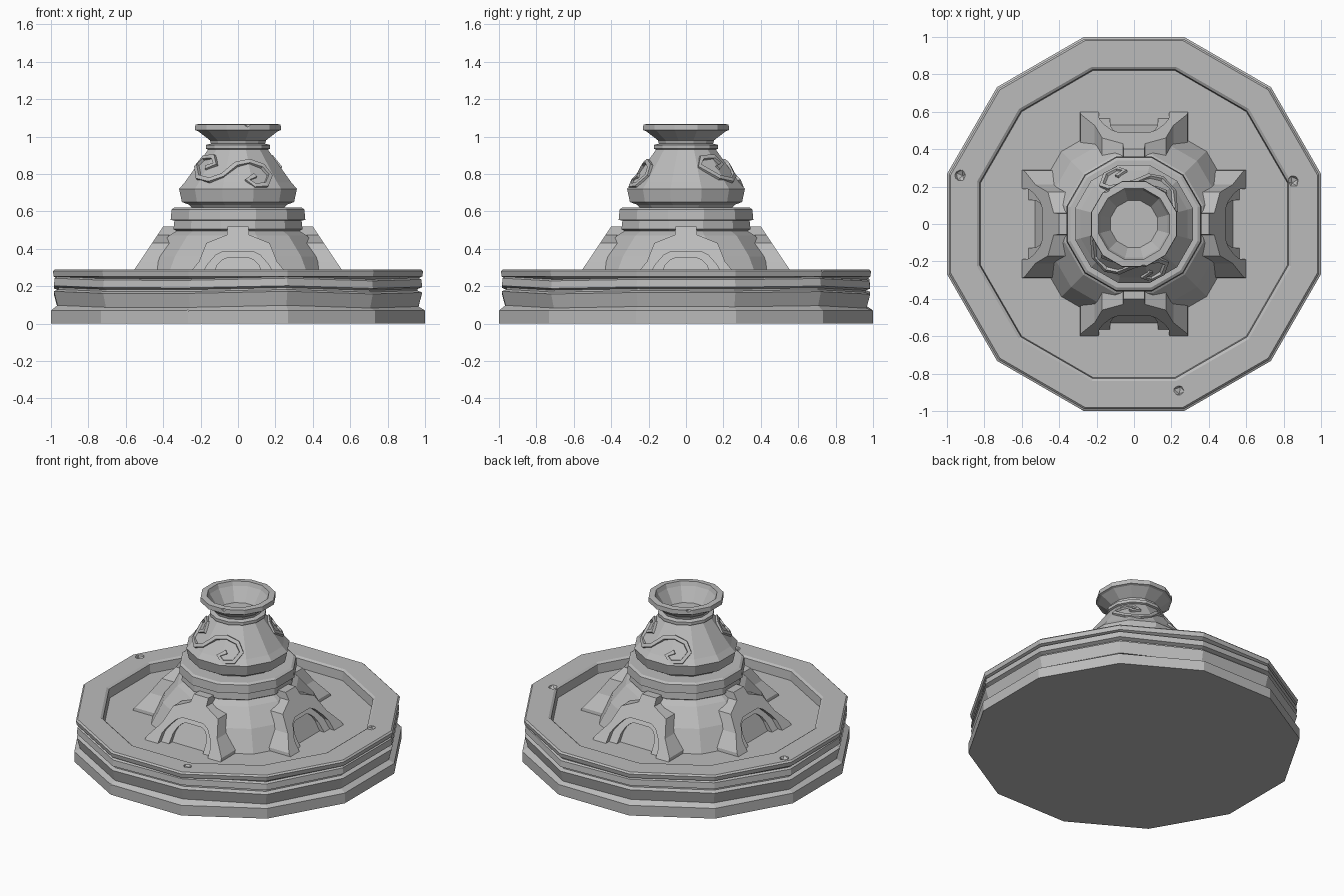
import bpy, bmesh, math, random
from mathutils import Vector, Matrix

random.seed(4)
if "Cube" in bpy.data.objects:
    bpy.data.objects.remove(bpy.data.objects["Cube"], do_unlink=True)

stone = bpy.data.materials.new("grey_stone")
stone.use_nodes = True
GREY = (0.5, 0.5, 0.5, 1)
stone.diffuse_color = GREY
stone.node_tree.nodes["Principled BSDF"].inputs["Base Color"].default_value = GREY


def finish(bm, name):
    bmesh.ops.recalc_face_normals(bm, faces=bm.faces)
    mesh = bpy.data.meshes.new(name)
    bm.to_mesh(mesh)
    bm.free()
    mesh.materials.append(stone)
    ob = bpy.data.objects.new(name, mesh)
    bpy.context.collection.objects.link(ob)
    return ob


def turned(name, profile, sides=12, wobble=0.0):
    """Solid of flat-to-flat (apothem, z) rings, capped at both ends."""
    bm = bmesh.new()
    rings = []
    for i, (r, z) in enumerate(profile):
        free = wobble if 1 < i < 9 else 0
        ring = []
        for k in range(sides):
            a = (k + 0.5) * math.tau / sides
            R = r / math.cos(math.pi / sides)
            ring.append((R * math.cos(a), R * math.sin(a), z))
        rings.append([bm.verts.new(p) for p in ring])
        # uneven, hand-cut courses
        if free:
            for k, v in enumerate(rings[-1]):
                v.co.z += free * math.sin(k * 2.3)
    for lo, hi in zip(rings, rings[1:]):
        for k in range(sides):
            n = (k + 1) % sides
            bm.faces.new((lo[k], lo[n], hi[n], hi[k]))
    bm.faces.new(rings[0])
    bm.faces.new(rings[-1])
    return finish(bm, name)


# Basin: plinth, grooved wall, rim and sunken floor
basin = turned("basin", [
    (1.0, 0), (1.0, .07), (.965, .09), (.985, .165), (.96, .175),
    (.96, .185), (.985, .195), (.98, .235), (.965, .243), (.985, .252),
    (.99, .28), (.98, .29), (.84, .29), (.825, .28), (.82, .22)], wobble=.008)

# Central cone and the collar above it
turned("pedestal_cone", [(.54, .2), (.46, .36), (.37, .47), (.32, .5), (.32, .56)])
turned("collar", [(.32, .49), (.345, .505), (.34, .55), (.36, .555),
                  (.355, .61), (.34, .62), (.24, .62)])

# Vase with hollow mouth
vase = turned("vase", [
    (.24, .61), (.26, .635), (.30, .65), (.315, .72), (.285, .755), (.16, .93),
    (.172, .935), (.172, .955), (.145, .962), (.15, .98), (.215, 1.03),
    (.23, 1.035), (.228, 1.065), (.19, 1.068), (.18, 1.04), (.125, .95)])


def slope(z):
    """Distance of the buttress face from the axis."""
    return .60 - (z - .22) * .667


def mirrored(half):
    return [(-x, z) for x, z in half] + [(x, z) for x, z in reversed(half)]


def arch_band(name, outer, inner, lift, depth):
    """Slanted open frame between two outlines, one per side of the cone."""
    out, inn = mirrored(outer), mirrored(inner)
    for side in range(4):
        bm = bmesh.new()
        loops = []
        for path, d in ((out, lift), (inn, lift), (inn, lift - depth), (out, lift - depth)):
            loops.append([bm.verts.new((x, -(slope(z) + d), z)) for x, z in path])
        for a, b in zip(loops, loops[1:] + loops[:1]):
            for k in range(len(out) - 1):
                bm.faces.new((a[k], a[k + 1], b[k + 1], b[k]))
        for end in (0, -1):
            bm.faces.new([lp[end] for lp in loops])
        bmesh.ops.rotate(bm, verts=bm.verts, matrix=Matrix.Rotation(side * math.pi / 2, 3, 'Z'))
        finish(bm, f"{name}_{side + 1}")


# Flared buttresses with an arched opening, and a stepped arch inside each
opening = [(.19, .21), (.185, .28), (.16, .32), (.12, .365), (.08, .385), (.04, .385)]
arch_band("buttress",
          [(.29, .21), (.285, .24), (.21, .33), (.17, .43), (.06, .475), (.055, .52)],
          opening, 0, .17)
arch_band("inner_arch", opening,
          [(.13, .21), (.125, .28), (.11, .315), (.085, .34), (.06, .35), (.03, .35)],
          -.035, .12)

# Raised scrolls on two opposite sides of the vase
SCROLL = [(-.17, .83), (-.12, .85), (-.13, .89), (-.18, .885), (-.22, .84),
          (-.21, .78), (-.15, .765), (-.08, .79), (-.01, .85), (.06, .865),
          (.13, .84), (.17, .79), (.15, .74), (.09, .735), (.05, .765), (.09, .79)]


def scroll(name, turn):
    bm = bmesh.new()
    centre, normal = [], []
    for x, z in SCROLL:
        r = .285 - (z - .755) * .714 + .006
        a = math.asin(max(-.95, min(.95, x / r))) - math.pi / 2 + turn
        n = Vector((math.cos(a), math.sin(a), .6)).normalized()
        centre.append(Vector((r * math.cos(a), r * math.sin(a), z)))
        normal.append(n)
    rings = []
    last = len(centre) - 1
    for i, (p, n) in enumerate(zip(centre, normal)):
        along = (centre[min(i + 1, last)] - centre[max(i - 1, 0)]).normalized()
        side = along.cross(n).normalized()
        rings.append([bm.verts.new(p + side * s + n * h) for s, h in
                      ((-.019, -.03), (-.012, .012), (.012, .012), (.019, -.03))])
    for a, b in zip(rings, rings[1:]):
        for k in range(4):
            bm.faces.new((a[k], a[(k + 1) % 4], b[(k + 1) % 4], b[k]))
    bm.faces.new(rings[0])
    bm.faces.new(rings[-1])
    finish(bm, name)


scroll("front_scroll", 0)
scroll("back_scroll", math.pi)


def chip(target, spots, size):
    """Knock small angular chips out of the stone."""
    bm = bmesh.new()
    for p in spots:
        spin = Matrix.Rotation(random.uniform(0, 6), 4, 'Z') @ Matrix.Rotation(random.uniform(0, 2), 4, 'X')
        bmesh.ops.create_icosphere(bm, subdivisions=1, radius=size,
                                   matrix=Matrix.Translation(p) @ spin)
    cutter = finish(bm, "chip_cutter")
    cutter.hide_render = True
    mod = target.modifiers.new("chips", 'BOOLEAN')
    mod.operation, mod.solver, mod.object = 'DIFFERENCE', 'EXACT', cutter
    bpy.context.view_layer.objects.active = target
    bpy.ops.object.modifier_apply(modifier=mod.name)
    bpy.data.objects.remove(cutter, do_unlink=True)


chip(basin, [(-.78, -.735, .08), (-.28, -1.02, .08), (.85, .23, .3), (.73, .75, .29),
             (-.93, .26, .3), (.24, -.89, .305), (.99, -.53, .19)], .035)
chip(vase, [(.05, -.24, 1.07), (-.15, .19, 1.07)], .025)
